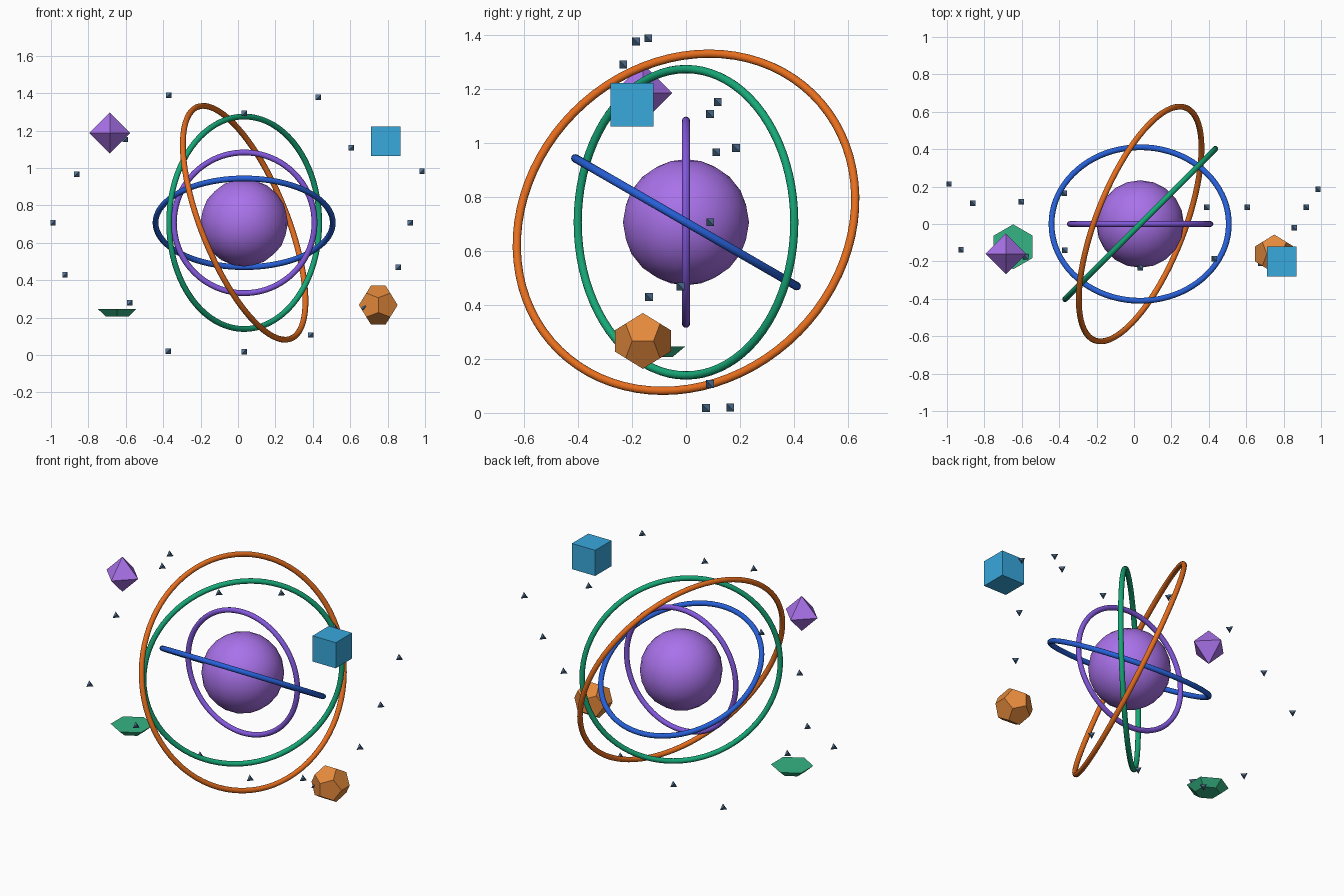
import bpy, bmesh, math
from itertools import product
from mathutils import Vector, Matrix

if "Cube" in bpy.data.objects:
    bpy.data.objects.remove(bpy.data.objects["Cube"])

C = Vector((0.033, 0, 0.707))


def mat(name, hexcol):
    rgb = [int(hexcol[i:i + 2], 16) / 255 for i in (0, 2, 4)]
    m = bpy.data.materials.new(name)
    m.diffuse_color = [((c + 0.055) / 1.055) ** 2.4 for c in rgb] + [1]
    m.use_nodes = True
    m.node_tree.nodes["Principled BSDF"].inputs["Base Color"].default_value = m.diffuse_color
    return m


violet = mat("violet", "A972EA")
sky = mat("sky", "38A8DC")
amber = mat("amber", "E58A3C")
jade = mat("jade", "36B484")
slate = mat("slate", "55789C")


def hull(name, points, loc, material):
    """Convex flat-faced solid from a few points."""
    bm = bmesh.new()
    for p in points:
        bm.verts.new(p)
    bmesh.ops.convex_hull(bm, input=bm.verts[:])
    bmesh.ops.dissolve_limit(bm, angle_limit=0.02, verts=bm.verts[:], edges=bm.edges[:])
    bmesh.ops.recalc_face_normals(bm, faces=bm.faces[:])
    me = bpy.data.meshes.new(name)
    bm.to_mesh(me)
    bm.free()
    ob = bpy.data.objects.new(name, me)
    ob.location = loc
    me.materials.append(material)
    bpy.context.collection.objects.link(ob)
    return ob


# central core
bpy.ops.mesh.primitive_ico_sphere_add(subdivisions=3, radius=0.234, location=C)
core = bpy.context.object
core.name = "core_sphere"
core.data.materials.append(violet)
bpy.ops.object.shade_smooth()

# rings: name, radius, normal, colour
rings = [
    ("inner_ring", 0.376, (0, 1, 0), "8358DC"),
    ("tilted_ring", 0.474, (0, 0.5, 0.866), "2760D8"),
    ("upright_ring", 0.568, (1, -1, 0), "17A878"),
    ("outer_ring", 0.668, (0.871, -0.342, 0.352), "E66E1E"),
]
for name, r, n, col in rings:
    bpy.ops.mesh.primitive_torus_add(
        major_radius=r, minor_radius=0.0155, major_segments=80, minor_segments=12,
        location=C, rotation=Vector(n).to_track_quat('Z', 'Y').to_euler())
    ob = bpy.context.object
    ob.name = name
    ob.data.materials.append(mat(name + "_colour", col))
    bpy.ops.object.shade_smooth()

# cube
hull("cube", [Vector(p) * 0.08 for p in product((-1, 1), repeat=3)], (0.79, -0.2, 1.143), sky)

# octahedron
axes = [Vector(row) * s * 0.109 for row in Matrix.Identity(3) for s in (-1, 1)]
hull("octahedron", axes, (-0.685, -0.16, 1.187), violet)

# dodecahedron
phi = (1 + 5 ** 0.5) / 2
pts = list(product((-1, 1), repeat=3))
for a, b in product((-phi, phi), (-1 / phi, 1 / phi)):
    pts += [(0, a, b), (b, 0, a), (a, b, 0)]
hull("dodecahedron", [Vector(p) * 0.064 for p in pts], (0.75, -0.16, 0.267), amber)

# shallow hexagonal dish
hexa = [(r * math.sin(k * math.pi / 3), r * math.cos(k * math.pi / 3), z)
        for r, z in ((0.12, 0.02), (0.072, -0.02)) for k in range(6)]
hull("hexagonal_dish", hexa, (-0.646, -0.122, 0.227), jade)

# loose ellipse of tiny tetrahedra: (radius, y) at even angles
orbit = [(0.889, 0.09), (1.029, 0.185), (0.811, 0.089), (1.037, -0.185),
         (0.836, -0.233), (1.055, -0.14), (0.9, 0.118), (0.97, 0.112),
         (1.022, 0.214), (1.037, -0.137), (0.864, -0.176), (1.063, 0.164),
         (0.984, 0.074), (0.928, 0.089), (0.911, -0.21), (0.891, -0.02)]
tetra = [Vector(p) * 0.0145 for p in ((-1, -1, -1), (1, 1, -1), (1, -1, 1), (-1, 1, 1))]
for k, (r, y) in enumerate(orbit):
    a = k * math.pi / 8
    loc = C + Vector((r * math.cos(a), y, 0.7 * r * math.sin(a)))
    hull(f"tetrahedron_{k + 1}", tetra, loc, slate)
